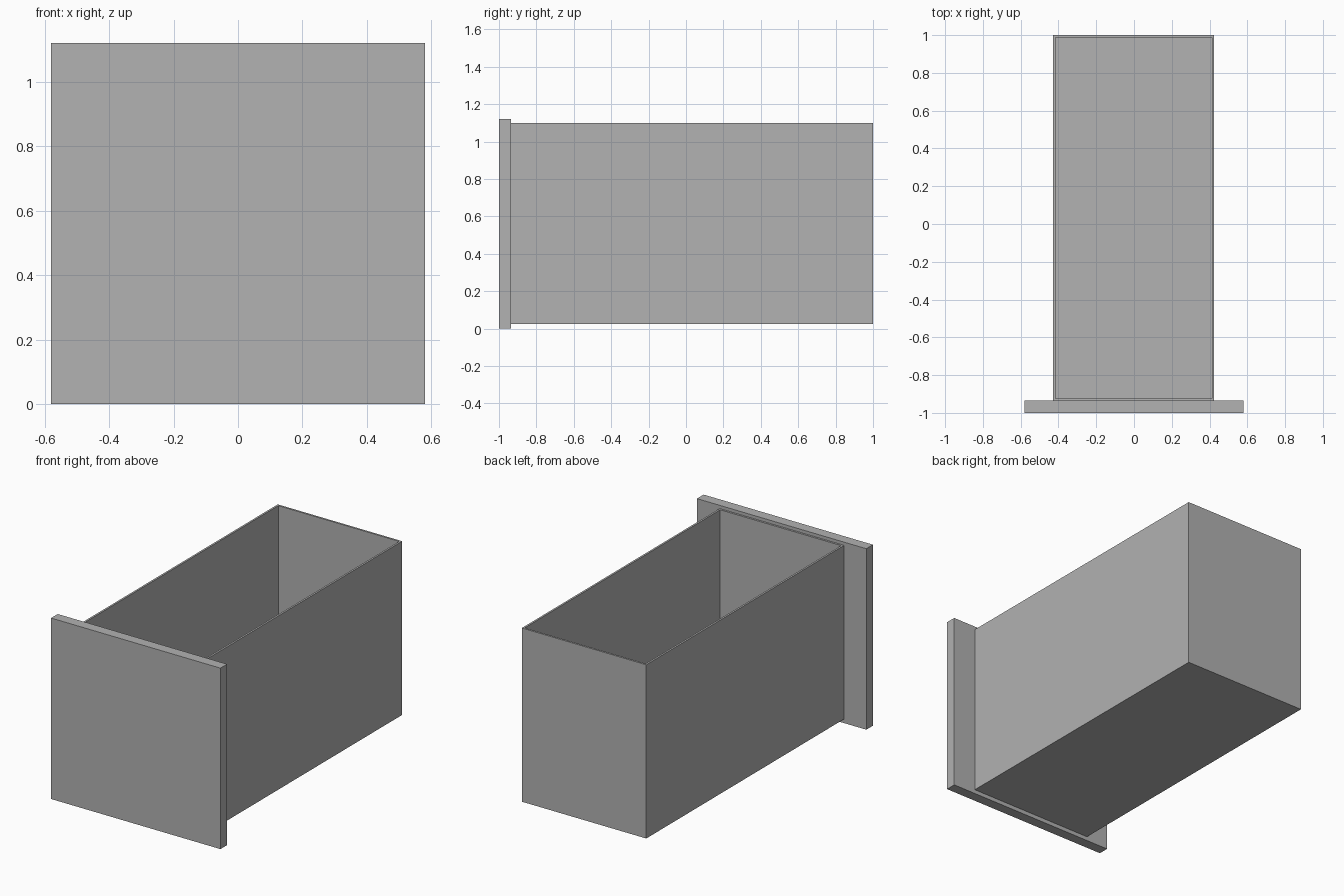
import bpy
import bmesh

cube = bpy.data.objects.get("Cube")
if cube:
    bpy.data.objects.remove(cube, do_unlink=True)

# Single flat grey
grey = bpy.data.materials.new("drawer grey")
grey.use_nodes = True
colour = (0.445, 0.445, 0.445, 1)
grey.diffuse_color = colour
grey.node_tree.nodes["Principled BSDF"].inputs["Base Color"].default_value = colour


def add_box(name, low, high, wall=0):
    """Box between two corners; a wall thickness hollows it, open at the top."""
    bm = bmesh.new()
    bmesh.ops.create_cube(bm, size=1)
    for v in bm.verts:
        v.co = [h if c > 0 else l for c, l, h in zip(v.co, low, high)]
    if wall:
        top = max(bm.faces, key=lambda f: f.calc_center_median().z)
        bmesh.ops.inset_individual(bm, faces=[top], thickness=wall)
        # Push the inset opening down to form the inner walls and floor
        floor = bmesh.ops.extrude_discrete_faces(bm, faces=[top])["faces"][0]
        for v in floor.verts:
            v.co.z = low[2] + wall
    bmesh.ops.recalc_face_normals(bm, faces=bm.faces)
    mesh = bpy.data.meshes.new(name)
    bm.to_mesh(mesh)
    bm.free()
    mesh.materials.append(grey)
    obj = bpy.data.objects.new(name, mesh)
    bpy.context.collection.objects.link(obj)
    return obj


# Wide front panel and the open tray behind it
add_box("front_panel", (-0.58, -1, 0), (0.58, -0.935, 1.12))
add_box("drawer_tray", (-0.428, -0.935, 0.025), (0.424, 1, 1.1), wall=0.017)
